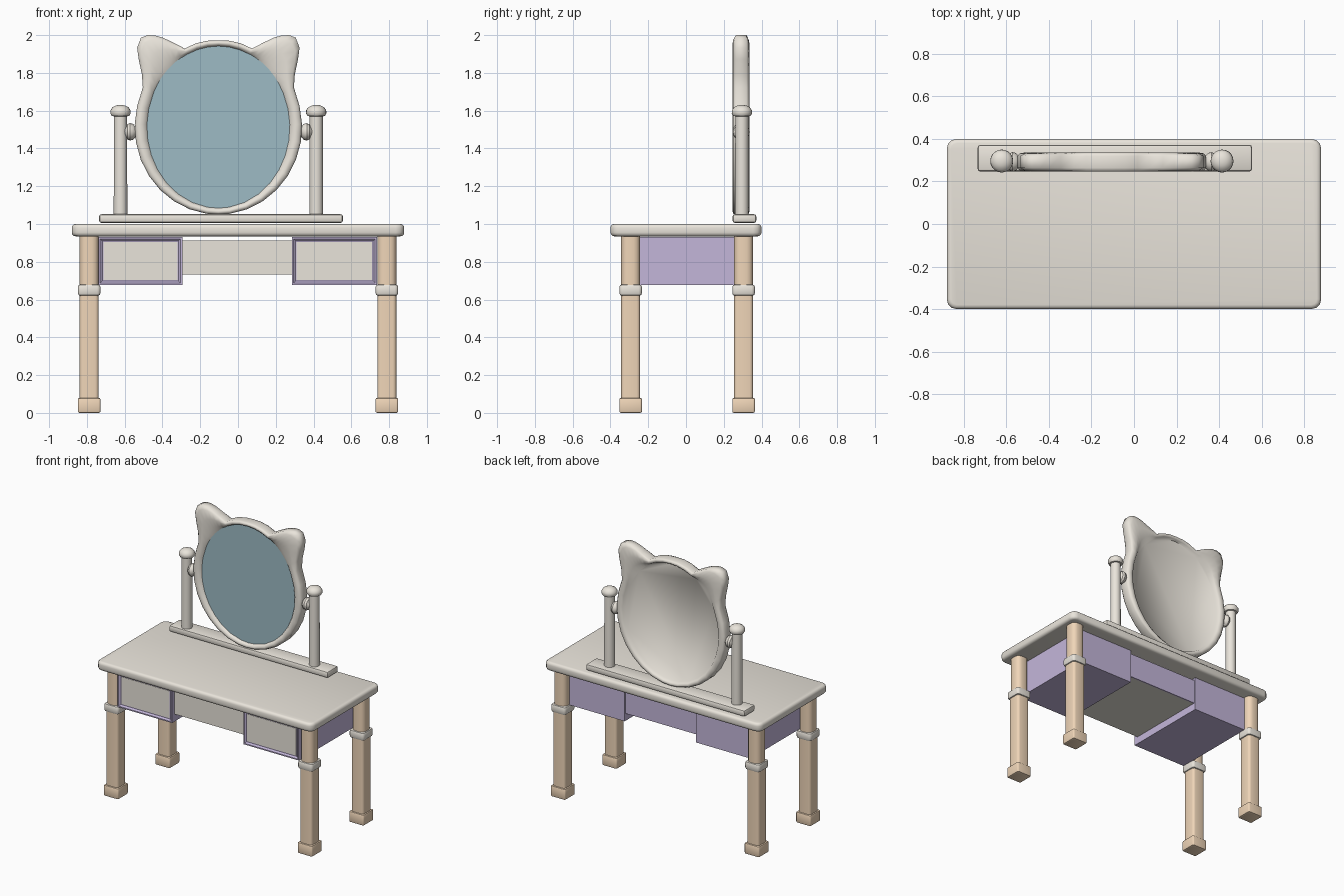
import bpy, bmesh, math
from mathutils import Vector

if "Cube" in bpy.data.objects:
    bpy.data.objects.remove(bpy.data.objects["Cube"])


def material(name, rgb):
    m = bpy.data.materials.new(name)
    m.diffuse_color = (*rgb, 1)
    m.use_nodes = True
    m.node_tree.nodes["Principled BSDF"].inputs["Base Color"].default_value = m.diffuse_color
    return m


CREAM = material("cream", (0.82, 0.78, 0.71))
WOOD = material("wood", (0.87, 0.67, 0.48))
LILAC = material("lilac", (0.55, 0.47, 0.70))
GLASS = material("glass", (0.34, 0.50, 0.56))


def finish(bm, name, mat=CREAM, bevel=0, segs=3, angle=35):
    bmesh.ops.recalc_face_normals(bm, faces=bm.faces)
    me = bpy.data.meshes.new(name)
    bm.to_mesh(me)
    bm.free()
    ob = bpy.data.objects.new(name, me)
    bpy.context.collection.objects.link(ob)
    me.materials.append(mat)
    bpy.ops.object.select_all(action='DESELECT')
    ob.select_set(True)
    bpy.context.view_layer.objects.active = ob
    if bevel:
        b = ob.modifiers.new("bevel", 'BEVEL')
        b.width, b.segments = bevel, segs
        bpy.ops.object.modifier_apply(modifier="bevel")
    bpy.ops.object.shade_smooth_by_angle(angle=math.radians(angle))
    return ob


def box_mesh(x, y, z):
    bm = bmesh.new()
    bmesh.ops.create_cube(bm, size=1)
    for v in bm.verts:
        v.co = [r[0] + (c + 0.5) * (r[1] - r[0]) for c, r in zip(v.co, (x, y, z))]
    bm.normal_update()
    return bm


def box(name, x, y, z, mat=CREAM, bevel=0.0, corner=0.0, segs=3):
    """Box from (min, max) ranges; corner rounds the vertical edges."""
    bm = box_mesh(x, y, z)
    if corner:
        def edges(vertical):
            return [e for e in bm.edges
                    if (abs(e.verts[0].co.z - e.verts[1].co.z) > 1e-4) == vertical]
        bmesh.ops.bevel(bm, geom=edges(True), offset=corner, segments=3, profile=0.5, affect='EDGES')
        if bevel:
            bmesh.ops.bevel(bm, geom=edges(False), offset=bevel, segments=segs, profile=0.5,
                            affect='EDGES')
            bevel = 0
    return finish(bm, name, mat, bevel, segs)


def lathe(name, profile, origin, axis='Z', sides=20):
    """Turn (radius, height) points around an axis."""
    bm = bmesh.new()
    rings = []
    for r, h in profile:
        ring = []
        for i in range(sides):
            a = math.tau * i / sides
            p = Vector((r * math.cos(a), r * math.sin(a), h))
            if axis == 'X':
                p = Vector((p.z, p.x, p.y))
            ring.append(bm.verts.new(p + Vector(origin)))
        rings.append(ring)
    for a, b in zip(rings, rings[1:]):
        for i in range(sides):
            j = (i + 1) % sides
            bm.faces.new((a[i], a[j], b[j], b[i]))
    bm.faces.new(rings[0])
    bm.faces.new(rings[-1])
    return finish(bm, name)


# table top
box("table_top", (-0.88, 0.88), (-0.4, 0.4), (0.935, 1.0), bevel=0.02, corner=0.045)

# four legs with collars and feet
for sx in (-1, 1):
    for sy in (-1, 1):
        cx, cy = sx * 0.788, (-0.293 if sy < 0 else 0.305)
        tag = ("front_" if sy < 0 else "back_") + ("left" if sx < 0 else "right")

        def block(part, w, z0, z1, mat, bevel, corner):
            box(tag + part, (cx - w, cx + w), (cy - w, cy + w), (z0, z1), mat, bevel, corner, 2)

        block("_upper_leg", 0.05, 0.67, 0.94, WOOD, 0, 0.034)
        block("_lower_leg", 0.05, 0.07, 0.63, WOOD, 0, 0.018)
        block("_collar", 0.06, 0.62, 0.68, CREAM, 0.014, 0.018)
        block("_foot", 0.06, 0.0, 0.08, WOOD, 0.009, 0.01)

# side drawers: lilac case with a bevelled frame around the front panel
for tag, x0, x1 in (("left", -0.738, -0.295), ("right", 0.285, 0.735)):
    bm = box_mesh((x0, x1), (-0.345, 0.305), (0.678, 0.93))
    front = [f for f in bm.faces if f.normal.y < -0.9]
    bmesh.ops.inset_region(bm, faces=front, thickness=0.012)
    bmesh.ops.inset_region(bm, faces=front, thickness=0.016, depth=-0.01)
    finish(bm, tag + "_drawer_case", LILAC)
    box(tag + "_drawer_panel", (x0 + 0.026, x1 - 0.026), (-0.338, -0.328), (0.704, 0.904))

# middle drawer
box("middle_drawer", (-0.297, 0.287), (-0.315, 0.285), (0.732, 0.912))
box("middle_drawer_back", (-0.297, 0.287), (0.285, 0.295), (0.732, 0.912), LILAC)

# mirror stand
box("mirror_base", (-0.735, 0.555), (0.247, 0.372), (1.006, 1.052), bevel=0.012, segs=2)
MX, MY, MZ = -0.104, 0.292, 1.513
for tag, s in (("left", -1), ("right", 1)):
    lathe(tag + "_mirror_post",
          [(0.036, 1.04), (0.035, 1.57), (0.046, 1.572), (0.054, 1.585), (0.053, 1.602),
           (0.042, 1.618), (0.022, 1.628), (0.006, 1.63)], (MX + s * 0.518, MY + 0.004, 0))
    lathe(tag + "_mirror_pivot",
          [(0.02, s * 0.50), (0.028, s * 0.488), (0.04, s * 0.482), (0.046, s * 0.468),
           (0.042, s * 0.452), (0.03, s * 0.441), (0.024, s * 0.41)],
          (MX, MY, 1.488), 'X', 16)

# mirror frame outline: ears on top of an ellipse, right half mirrored
half = [(0.06, .457), (0.12, .443), (0.178, .416), (0.24, .448), (0.295, .474), (0.335, .485),
        (0.375, .487), (0.41, .473), (0.43, .42), (0.422, .36), (0.405, .28), (0.400, .21)]
half += [(0.443 * math.cos(math.radians(a)), 0.463 * math.sin(math.radians(a)))
         for a in range(14, -90, -12)]
outline = half + [(0, -0.463)] + [(-x, z) for x, z in reversed(half)] + [(0, 0.459)]

# rounded section: fraction from inner rim to outer edge, and depth
section = [(0, 0.018), (0, -0.022), (0.15, -0.036), (0.5, -0.046), (0.85, -0.042), (1, -0.028),
           (1, 0.028), (0.85, 0.04), (0.5, 0.044), (0.2, 0.036)]
bm = bmesh.new()
rings = []
for x, z in outline:
    k = 1 / math.hypot(x / 0.377, z / 0.428)
    rings.append([bm.verts.new((MX + x * (k + (1 - k) * t), MY + d, MZ + z * (k + (1 - k) * t)))
                  for t, d in section])
n = len(section)
for a, b in zip(rings, rings[1:] + rings[:1]):
    for i in range(1, n):  # the side between glass and back panel stays open
        j = (i + 1) % n
        bm.faces.new((a[i], a[j], b[j], b[i]))
bm.faces.new([r[0] for r in rings])  # back panel, blended into the rim
finish(bm, "mirror_frame", angle=70)

# thin oval glass in front
bm = bmesh.new()
bm.faces.new([bm.verts.new((MX + 0.38 * math.cos(math.tau * i / 48), MY - 0.024,
                            MZ + 0.431 * math.sin(math.tau * i / 48))) for i in range(48)])
finish(bm, "mirror_glass", GLASS)
